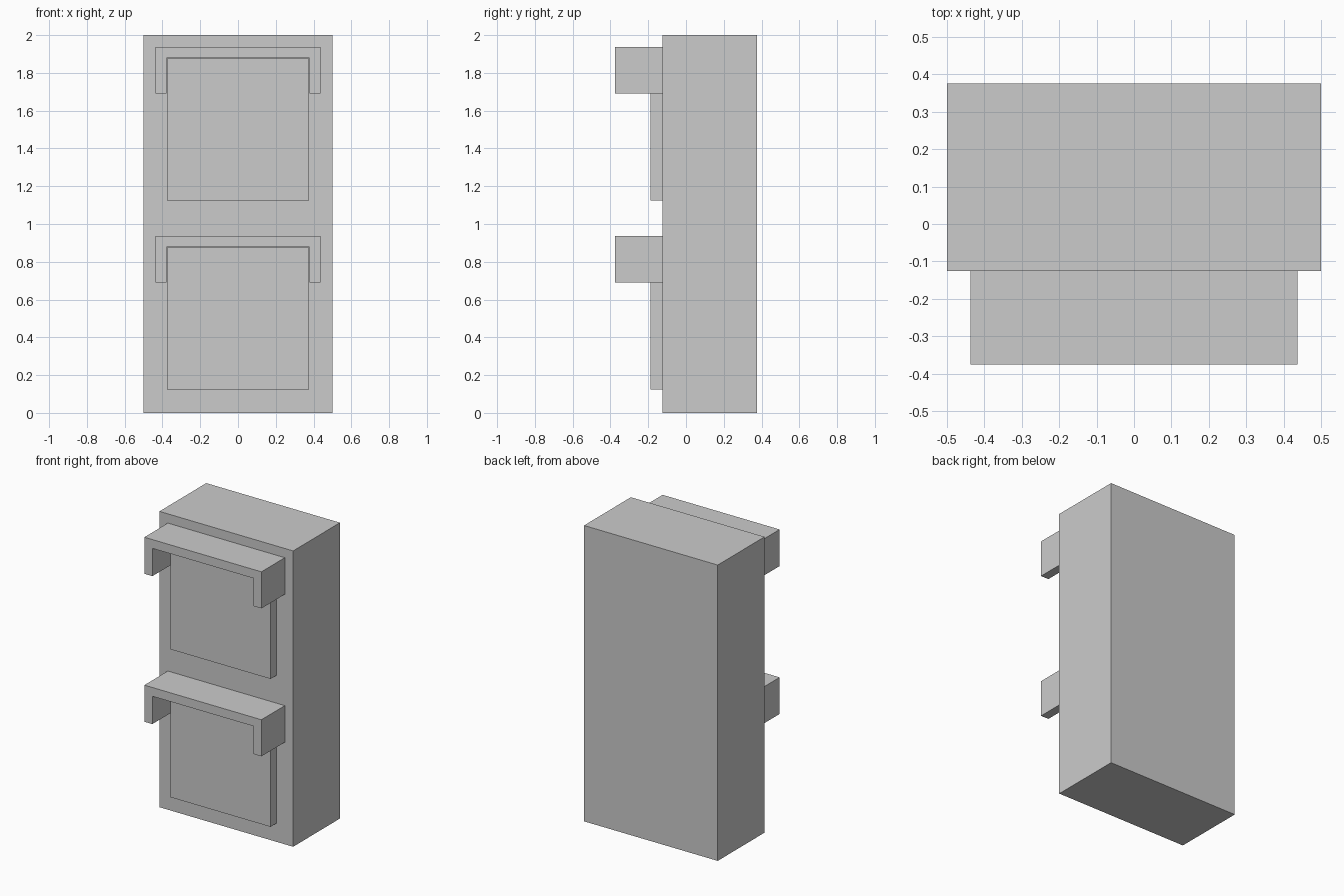
import bpy
import bmesh

if "Cube" in bpy.data.objects:
    bpy.data.objects.remove(bpy.data.objects["Cube"])


def extrude_profile(name, profile, y_front, y_back):
    """Extrude a closed (x, z) outline from y_front to y_back."""
    bm = bmesh.new()
    face = bm.faces.new([bm.verts.new((x, y_front, z)) for x, z in profile])
    new = bmesh.ops.extrude_face_region(bm, geom=[face])["geom"]
    verts = [v for v in new if isinstance(v, bmesh.types.BMVert)]
    bmesh.ops.translate(bm, verts=verts, vec=(0, y_back - y_front, 0))
    bmesh.ops.recalc_face_normals(bm, faces=bm.faces)
    mesh = bpy.data.meshes.new(name)
    bm.to_mesh(mesh)
    bm.free()
    obj = bpy.data.objects.new(name, mesh)
    bpy.context.collection.objects.link(obj)
    return obj


def rect(half_width, z0, z1):
    return [(-half_width, z0), (half_width, z0), (half_width, z1), (-half_width, z1)]


BODY_FRONT = -0.125

# Main housing
extrude_profile("housing", rect(0.5, 0, 2), BODY_FRONT, 0.375)

# Two stacked lamps: a raised panel under a U-shaped visor
for label, base in (("lower", 0.0), ("upper", 1.0)):
    extrude_profile(f"{label}_panel", rect(0.375, base + 0.125, base + 0.875),
                    -0.1875, BODY_FRONT)

    outer, inner = 0.4375, 0.378
    bottom, under, top = base + 0.69, base + 0.878, base + 0.9375
    visor = [(-outer, bottom), (-inner, bottom), (-inner, under), (inner, under),
             (inner, bottom), (outer, bottom), (outer, top), (-outer, top)]
    extrude_profile(f"{label}_visor", visor, -0.375, BODY_FRONT)
